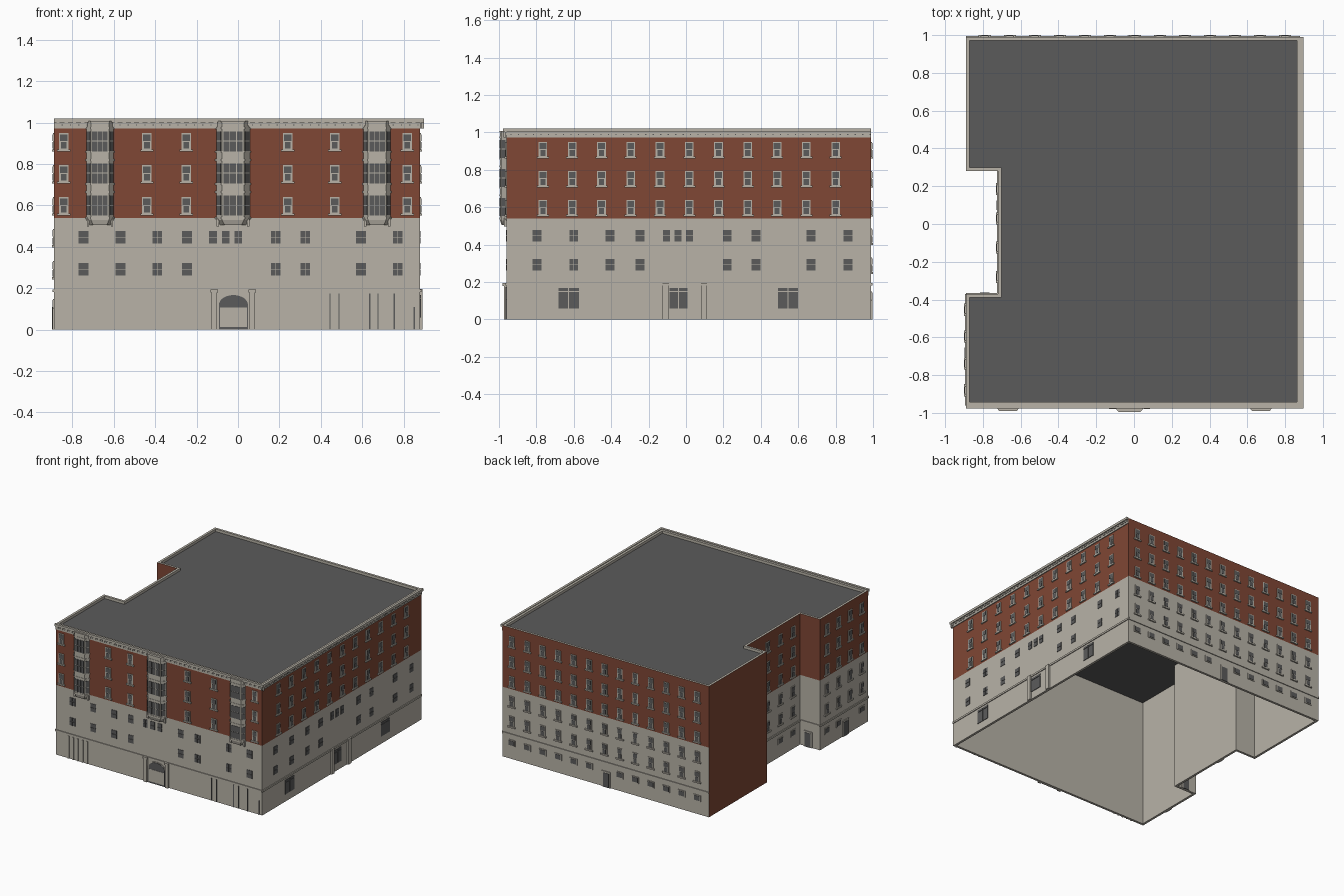
import bpy, bmesh, math
from mathutils import Matrix, Vector

cube = bpy.data.objects.get("Cube")
if cube:
    bpy.data.objects.remove(cube)


def material(name, rgb):
    m = bpy.data.materials.new(name)
    m.use_nodes = True
    m.diffuse_color = (*rgb, 1)
    m.node_tree.nodes["Principled BSDF"].inputs["Base Color"].default_value = (*rgb, 1)
    return m


STONE = material("pale stone", (0.48, 0.45, 0.39))
BRICK = material("red brick", (0.215, 0.063, 0.035))
DARK = material("dark grey", (0.105, 0.105, 0.105))

TOP, BRICK_Z, ROOF_Z = 1.015, 0.54, 0.995
W, E, S, N = -0.89, 0.88, -0.96, 0.99
NX, NS, NN = -0.72, -0.37, 0.28          # courtyard notch
FLOORS = (0.91, 0.755, 0.60)

# Wall frames: name -> (fixed coordinate, rotation of the outward side)
WALLS = {"front": (S, 0), "right": (E, 90), "back": (N, 180),
         "left": (W, -90), "court": (NX, -90), "court_side": (NS, 180)}
parts = {}


def part(name, mat):
    if name not in parts:
        parts[name] = (bmesh.new(), mat)
    return parts[name][0]


def block(bm, pos, size, angle=0):
    bmesh.ops.create_cube(bm, size=1, matrix=Matrix.Translation(pos)
                          @ Matrix.Rotation(math.radians(angle), 4, "Z")
                          @ Matrix.Diagonal((*size, 1)))


def on_wall(wall, name, mat, u, z, w, h, out):
    """Box standing out from a wall, centred at (u, z)."""
    fixed, angle = WALLS[wall]
    n = Matrix.Rotation(math.radians(angle), 3, "Z") @ Vector((0, -1, 0))
    base = Vector((fixed, u, z)) if abs(n.x) > 0.5 else Vector((u, fixed, z))
    block(part(f"{wall}_{name}", mat), base + n * out / 2, (w, out, h), angle)


def prism(bm, lower, upper):
    """Solid between two matching outlines."""
    a = [bm.verts.new(p) for p in lower]
    b = [bm.verts.new(p) for p in upper]
    bm.faces.new(a[::-1])
    bm.faces.new(b)
    for i in range(len(a)):
        j = (i + 1) % len(a)
        bm.faces.new((a[i], a[j], b[j], b[i]))


def sash_window(wall, u, z):
    on_wall(wall, "window_frames", STONE, u, z, 0.046, 0.08, 0.005)
    on_wall(wall, "window_sills", STONE, u, z - 0.044, 0.064, 0.011, 0.01)
    on_wall(wall, "window_glass", DARK, u, z + 0.018, 0.036, 0.032, 0.007)
    on_wall(wall, "window_glass", DARK, u, z - 0.019, 0.028, 0.032, 0.007)


def pane_window(wall, u, z, w=0.048, h=0.063):
    for dz in (-h / 4, h / 4):
        for du in (-w / 4, w / 4):
            on_wall(wall, "stone_panes", DARK, u + du, z + dz, w / 2 - 0.001, h / 2 - 0.002, 0.003)


def door(wall, u, w=0.05, h=0.11):
    on_wall(wall, "door_frame", STONE, u, h / 2 + 0.006, w + 0.022, h + 0.012, 0.006)
    on_wall(wall, "door", DARK, u, h / 2, w, h, 0.008)


# Hollow shell: outer walls, inner walls, rims and roof
outline = [Vector(p) for p in ((W, S), (E, S), (E, N), (W, N), (W, NN), (NX, NN), (NX, NS), (W, NS))]
count = len(outline)


def inward(i):
    d = (outline[(i + 1) % count] - outline[i]).normalized()
    return Vector((-d.y, d.x))


inner = [p + 0.018 * (inward(i - 1) + inward(i)) for i, p in enumerate(outline)]
shell = bmesh.new()


def strip(a, za, b, zb, i, mat):
    j = (i + 1) % count
    f = shell.faces.new([shell.verts.new((p.x, p.y, z)) for p, z in
                         ((a[i], za), (a[j], za), (b[j], zb), (b[i], zb))])
    f.material_index = mat


for i in range(count):
    party = i in (3, 4)                  # blank brick walls
    strip(outline, 0, outline, BRICK_Z, i, 1 if party else 0)
    strip(outline, BRICK_Z, outline, TOP, i, 1)
    strip(outline, TOP, inner, TOP, i, 0)
    strip(inner, TOP, inner, 0, i, 0)
    strip(inner, 0, outline, 0, i, 0)
roof = shell.faces.new([shell.verts.new((p.x, p.y, ROOF_Z)) for p in inner])
roof.material_index = 2
bmesh.ops.remove_doubles(shell, verts=shell.verts, dist=0.0001)
mesh = bpy.data.meshes.new("building_shell")
shell.to_mesh(mesh)
shell.free()
for m in (STONE, BRICK, DARK):
    mesh.materials.append(m)
bpy.context.collection.objects.link(bpy.data.objects.new("building_shell", mesh))

# Window columns of every wall: brick storeys, stone storeys
right_cols = [-0.765 + 0.1565 * i for i in range(11)]
back_cols = [-0.79 + 0.1325 * i for i in range(13)]
left_cols = [-0.88 + 0.142 * i for i in range(4)]
court_cols = [-0.28 + 0.155 * i for i in range(4)]
columns = {
    "front": ([-0.842, -0.44, -0.25, 0.24, 0.468, 0.818],
              [-0.747, -0.568, -0.39, -0.247, 0.182, 0.325, 0.595, 0.772]),
    "right": (right_cols, [-0.797, -0.6, -0.406, -0.246, 0.22, 0.375, 0.668, 0.866]),
    "back": (back_cols, back_cols),
    "left": (left_cols, left_cols),
    "court": (court_cols, court_cols),
}
for wall, (upper, lower) in columns.items():
    plain = wall not in ("front", "right")
    for u in upper:
        for z in FLOORS:
            sash_window(wall, u, z)
    for u in lower:
        for z in (0.447, 0.292):
            if plain:
                sash_window(wall, u, z)
            else:
                pane_window(wall, u, z)

# Small triple windows over the entrances
for wall, mid in (("front", -0.06), ("right", -0.043)):
    for k in (-1, 0, 1):
        pane_window(wall, mid + k * 0.061, 0.447, 0.038)

# Low service windows and doors at the rear and in the court
doors = {"back": -0.01, "left": -0.68, "court": 0.1, "court_side": -0.79}
for wall, u in doors.items():
    door(wall, u)
    for c in columns.get(wall, ([], []))[1]:
        if abs(c - u) > 0.08:
            on_wall(wall, "service_frames", STONE, c, 0.125, 0.062, 0.048, 0.005)
            on_wall(wall, "service_glass", DARK, c, 0.125, 0.048, 0.036, 0.007)

# String course above the ground floor
spans = {"front": (W, E), "right": (S, N), "back": (W, E), "left": (S, NS),
         "court": (NS, NN), "court_side": (W, NX)}
for wall, (a, b) in spans.items():
    on_wall(wall, "string_course", STONE, (a + b) / 2, 0.188, b - a, 0.014, 0.006)

# Cornice with dentils on the two street sides
for wall, a, b in (("front", W, E + 0.018), ("right", S - 0.015, N)):
    mid, length = (a + b) / 2, b - a
    on_wall(wall, "cornice_band", STONE, mid, 0.988, length, 0.03, 0.007)
    on_wall(wall, "cornice_crown", STONE, mid, 1.011, length, 0.018, 0.018)
    steps = int(length / 0.04)
    for k in range(steps):
        on_wall(wall, "dentils", STONE, a + 0.02 + k * 0.04, 0.994, 0.016, 0.014, 0.013)
        on_wall(wall, "cornice_holes", DARK, a + 0.04 + k * 0.04, 0.989, 0.006, 0.006, 0.008)

# Bay windows with canted sides
for name, x, half, depth in (("left_bay", 0.672, 0.066, 0.028), ("right_bay", -0.667, 0.066, 0.028),
                             ("middle_bay", -0.024, 0.081, 0.034)):
    flat = half * 0.66

    def plan(z, k=1.0):
        return [(x + sx * k, S - d * k, z) for sx, d in
                ((-half, 0), (-flat, depth), (flat, depth), (half, 0))]

    body = part(name + "_body", STONE)
    prism(body, plan(0.53), plan(1.005))
    prism(body, plan(0.505, 0.75), plan(0.53))
    trim = part(name + "_mouldings", STONE)
    for z in (0.535, 0.66, 0.70, 0.815, 0.855, 0.97, 1.0):
        prism(trim, plan(z, 1.07), plan(z + 0.009, 1.07))
    glass = part(name + "_glass", DARK)
    run = half - flat
    cant = math.degrees(math.atan2(depth, run))
    for z in FLOORS:
        for k in (-1, 0, 1):
            for dz, h in ((0.026, 0.045), (-0.024, 0.048)):
                block(glass, (x + k * flat * 0.6, S - depth, z + dz), (flat * 0.52, 0.005, h))
        for side in (-1, 1):
            for dz in (0.026, -0.024):
                block(glass, (x + side * (half + flat) / 2, S - depth / 2, z + dz),
                      (math.hypot(run, depth) * 0.7, 0.005, 0.045), side * cant)
    for side in (-1, 1):                 # brackets under the bay
        block(trim, (x + side * (half - 0.008), S - 0.006, 0.52), (0.012, 0.012, 0.045))

# Arched main entrance
cx, rise, r = -0.022, 0.12, 0.07


def arch(name, mat, k, out):
    pts = [(cx - r * k, 0), (cx + r * k, 0)]
    pts += [(cx + r * k * math.cos(t), rise + 0.047 * k * math.sin(t))
            for t in (math.pi * i / 14 for i in range(15))]
    prism(part(name, mat), [(a, S - out, z) for a, z in pts], [(a, S, z) for a, z in pts])


arch("entrance_arch", STONE, 1.12, 0.004)
arch("entrance_glass", DARK, 1.0, 0.006)
on_wall("front", "entrance_doors", STONE, cx, 0.06, 0.13, 0.095, 0.008)
for u in (cx - 0.092, cx + 0.09):
    on_wall("front", "entrance_pilasters", STONE, u, 0.092, 0.026, 0.184, 0.014)
    on_wall("front", "entrance_capitals", STONE, u, 0.187, 0.036, 0.014, 0.02)

# Shopfront joints on the front
for u in (0.445, 0.488, 0.637, 0.677, 0.755):
    on_wall("front", "shop_joints", DARK, u, 0.087, 0.006, 0.174, 0.004)
on_wall("front", "shop_joints", DARK, 0.852, 0.055, 0.006, 0.11, 0.004)
for u in (-0.78, -0.74, -0.7, -0.66, -0.62):
    on_wall("front", "shop_fins", STONE, u, 0.087, 0.01, 0.174, 0.006)

# Large ground floor windows and side entrance on the right
for u, w in ((-0.628, 0.114), (-0.04, 0.1), (0.545, 0.11)):
    for k in (-1, 1):
        on_wall("right", "shop_windows", DARK, u + k * w / 4, 0.103, w / 2 - 0.004, 0.09, 0.004)
        on_wall("right", "shop_windows", DARK, u + k * w / 4, 0.159, w / 2 - 0.004, 0.016, 0.004)
for u in (-0.108, 0.097):
    on_wall("right", "entrance_pilasters", STONE, u, 0.098, 0.033, 0.196, 0.012)

# Turn every collected part into an object
for name, (bm, mat) in parts.items():
    bmesh.ops.recalc_face_normals(bm, faces=bm.faces)
    me = bpy.data.meshes.new(name)
    bm.to_mesh(me)
    bm.free()
    me.materials.append(mat)
    bpy.context.collection.objects.link(bpy.data.objects.new(name, me))
